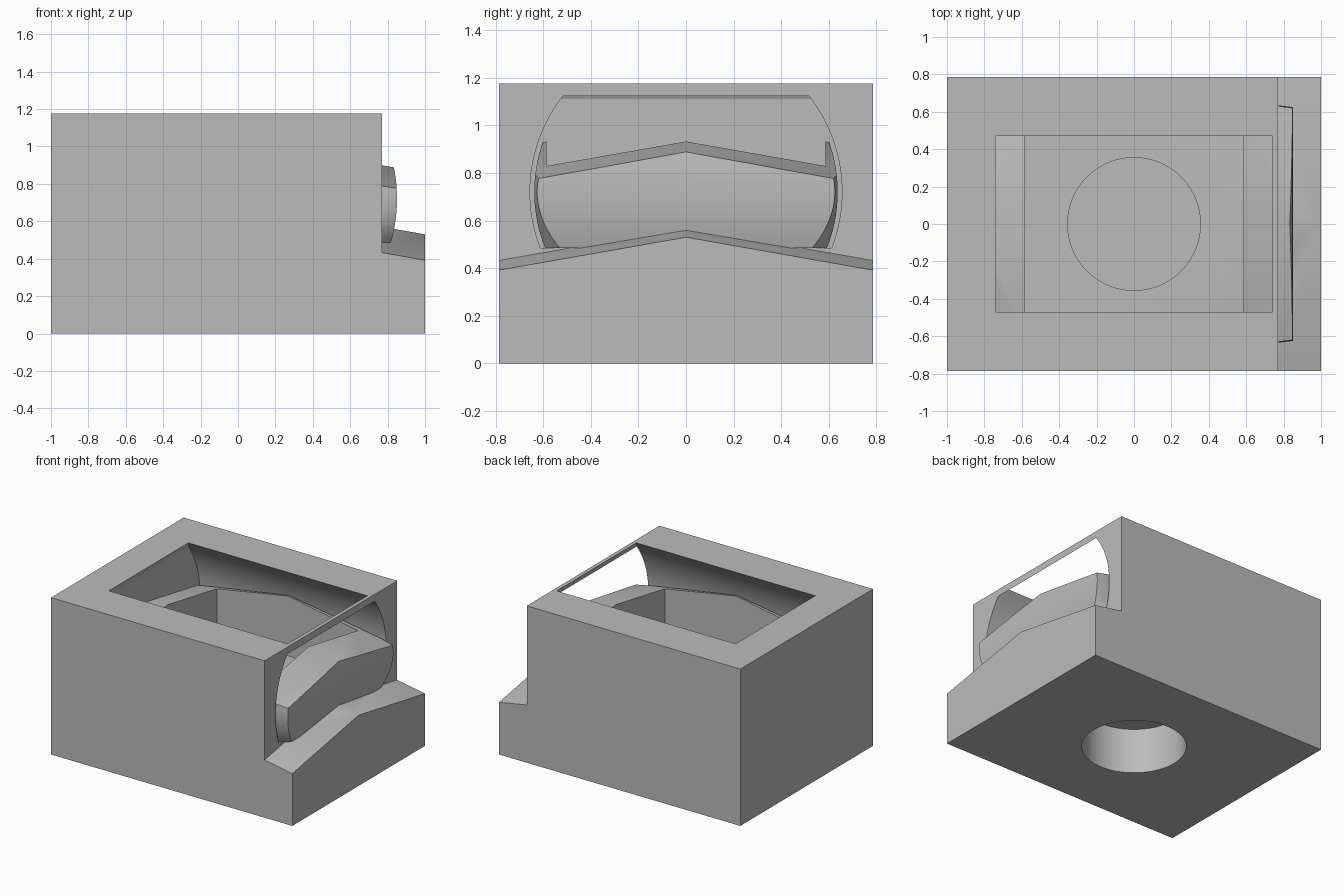
import bpy
import bmesh
from math import sqrt
from mathutils import Vector

cube = bpy.data.objects.get("Cube")
if cube:
    bpy.data.objects.remove(cube, do_unlink=True)

SLOPE = 0.176      # tangent of the ten degree roof pitch
MID = 0.72         # height of the bulge centre
FLOOR = 0.485      # chamber floor
STEP_X = 0.77      # where the box steps down

grey = bpy.data.materials.new("plain grey")
grey.use_nodes = True
grey.diffuse_color = (0.5, 0.5, 0.5, 1)
grey.node_tree.nodes["Principled BSDF"].inputs["Base Color"].default_value = (0.5, 0.5, 0.5, 1)


def finish(bm, name):
    bmesh.ops.recalc_face_normals(bm, faces=bm.faces[:])
    mesh = bpy.data.meshes.new(name)
    bm.to_mesh(mesh)
    bm.free()
    mesh.materials.append(grey)
    ob = bpy.data.objects.new(name, mesh)
    bpy.context.collection.objects.link(ob)
    return ob


def loft(rings):
    """Closed solid through rings of equal point count."""
    bm = bmesh.new()
    loops = [[bm.verts.new(p) for p in ring] for ring in rings]
    n = len(loops[0])
    for a, b in zip(loops, loops[1:]):
        for i in range(n):
            j = (i + 1) % n
            bm.faces.new((a[i], a[j], b[j], b[i]))
    bm.faces.new(loops[0])
    bm.faces.new(loops[-1])
    return bm


def block(name, lo, hi):
    rings = [[(lo[0], lo[1], z), (hi[0], lo[1], z), (hi[0], hi[1], z), (lo[0], hi[1], z)]
             for z in (lo[2], hi[2])]
    return finish(loft(rings), name)


def cylinder(name, r, z0, z1):
    bm = bmesh.new()
    bmesh.ops.create_cone(bm, cap_ends=True, segments=96, radius1=r, radius2=r, depth=z1 - z0)
    bmesh.ops.translate(bm, verts=bm.verts[:], vec=(0, 0, (z0 + z1) / 2))
    return finish(bm, name)


def bulge(rx, ry, z0, z1, limit, tapered):
    """Two crossed cylinders as stacked rectangles with eased corners."""
    rings = []
    steps = 32
    for k in range(steps + 1):
        z = z0 + (z1 - z0) * k / steps
        d = z - MID
        x, y = sqrt(rx * rx - d * d), sqrt(ry * ry - d * d)
        x = min(x, limit)
        if tapered:
            t = 0.012 + 0.9 * d * d
            q = [(x, y - t), (STEP_X - 0.02, y)]
            outline = q + [(-a, b) for a, b in q[::-1]]
            outline += [(-a, -b) for a, b in q] + [(a, -b) for a, b in q[::-1]]
        else:
            outline = [(x, y), (-x, y), (-x, -y), (x, -y)]
        rings.append([(a, b, z) for a, b in outline])
    return loft(rings)


def cut(ob, cutter):
    mod = ob.modifiers.new("cut", "BOOLEAN")
    mod.operation = "DIFFERENCE"
    mod.solver = "EXACT"
    mod.object = cutter
    bpy.ops.object.select_all(action="DESELECT")
    bpy.context.view_layer.objects.active = ob
    ob.select_set(True)
    bpy.ops.object.modifier_apply(modifier=mod.name)
    bpy.data.objects.remove(cutter, do_unlink=True)


def smooth(ob):
    bpy.ops.object.select_all(action="DESELECT")
    bpy.context.view_layer.objects.active = ob
    ob.select_set(True)
    bpy.ops.object.shade_smooth_by_angle(angle=0.35)


# Housing block
housing = block("housing", (-1, -0.785, 0), (1, 0.785, 1.175))

# Step with a sloping ridged top
ridge = []
for x in (STEP_X, 1.1):
    def roof(y):
        return 0.706 - SLOPE * (x + abs(y))
    ridge.append([(x, -0.9, roof(0.9)), (x, 0, roof(0)), (x, 0.9, roof(0.9)),
                  (x, 0.9, 1.3), (x, -0.9, 1.3)])
cut(housing, finish(loft(ridge), "step_cutter"))

# Curved chamber, open at the top and at the step
cut(housing, finish(bulge(0.87, 0.655, FLOOR, 1.2, STEP_X + 0.005, False), "chamber_cutter"))

# Round socket from below and matching recess in the floor
cut(housing, cylinder("socket_cutter", 0.355, -0.1, 0.34))
cut(housing, cylinder("recess_cutter", 0.355, 0.4, 0.6))
smooth(housing)

# Rounded frame inside the chamber, topped by a shallow pyramid
bm = bulge(0.85, 0.637, FLOOR, 1.1, 9, True)
for sx in (-1, 1):
    for sy in (-1, 1):
        res = bmesh.ops.bisect_plane(bm, geom=bm.verts[:] + bm.edges[:] + bm.faces[:],
                                     plane_co=(0, 0, 1.035),
                                     plane_no=Vector((sx * SLOPE, sy * SLOPE, 1)).normalized(),
                                     clear_outer=True)
        rim = [e for e in res["geom_cut"] if isinstance(e, bmesh.types.BMEdge)]
        bmesh.ops.contextual_create(bm, geom=rim)
frame = finish(bm, "inner_frame")
cut(frame, block("pit_cutter", (-0.585, -0.585, 0.3), (0.585, 0.585, 1.3)))
smooth(frame)
